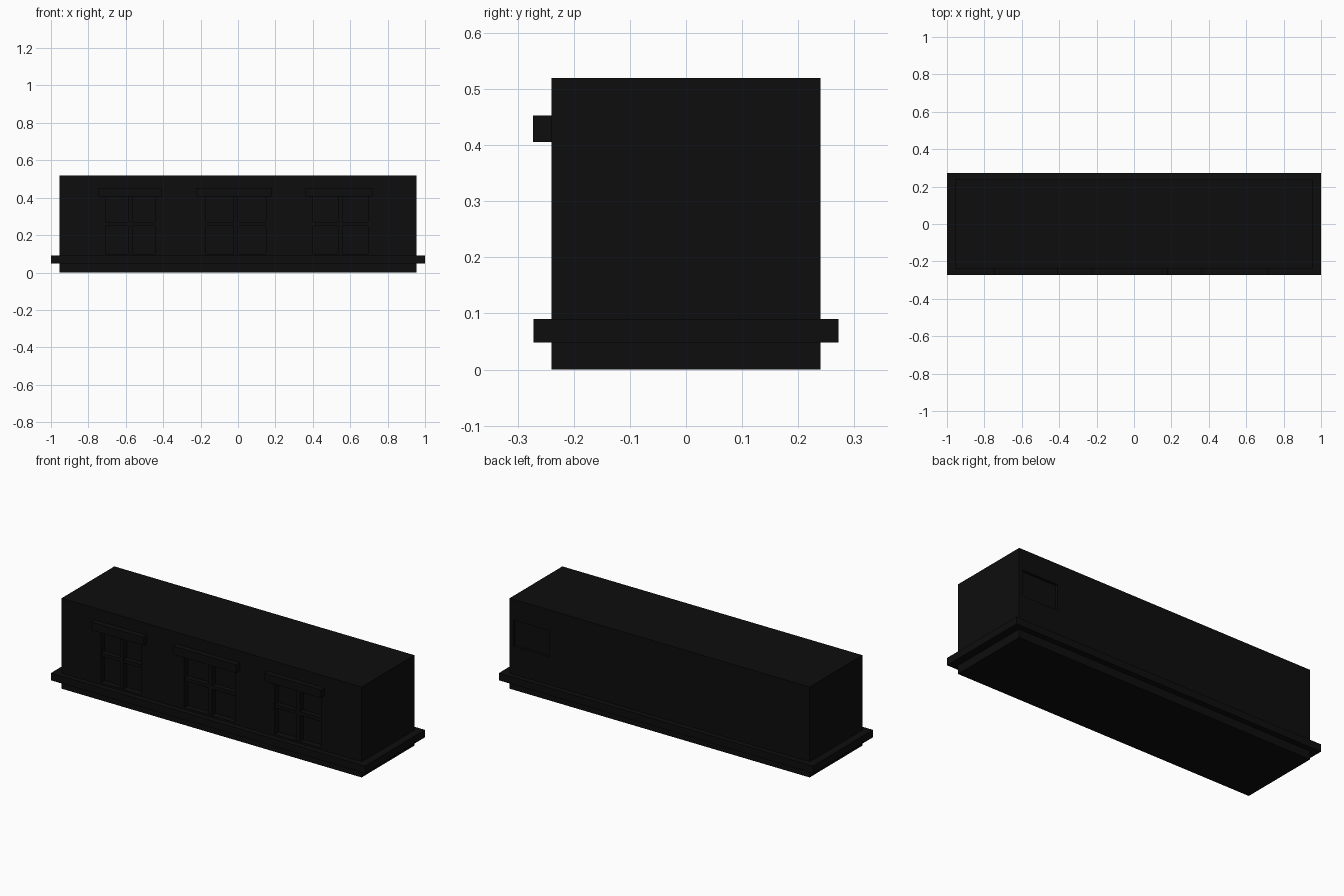
import bpy

if "Cube" in bpy.data.objects:
    bpy.data.objects.remove(bpy.data.objects["Cube"])

black = bpy.data.materials.new("black")
black.diffuse_color = (0.004, 0.004, 0.004, 1)
black.use_nodes = True
black.node_tree.nodes["Principled BSDF"].inputs["Base Color"].default_value = black.diffuse_color


def box(name, x0, x1, y0, y1, z0, z1):
    bpy.ops.mesh.primitive_cube_add(size=1, location=((x0 + x1) / 2, (y0 + y1) / 2, (z0 + z1) / 2))
    o = bpy.context.object
    o.name = name
    o.scale = (x1 - x0, y1 - y0, z1 - z0)
    bpy.ops.object.transform_apply(location=False, rotation=False, scale=True)
    o.data.materials.append(black)
    return o


def cut(target, cutter):
    m = target.modifiers.new("cut", 'BOOLEAN')
    m.operation = 'DIFFERENCE'
    m.solver = 'EXACT'
    m.object = cutter
    bpy.context.view_layer.objects.active = target
    bpy.ops.object.modifier_apply(modifier=m.name)
    bpy.data.objects.remove(cutter)


# main block and the ledge running round its foot
body = box("building_body", -0.955, 0.955, -0.24, 0.24, 0, 0.52)
box("base_ledge", -1, 1, -0.272, 0.272, 0.048, 0.09)

# front windows: recess, glazing bars and lintel
front, depth, sill, head = -0.24, 0.035, 0.1, 0.406
windows = [(-0.705, -0.445, -0.745, -0.41),
           (-0.175, 0.15, -0.225, 0.18),
           (0.4, 0.695, 0.36, 0.72)]
for i, (x0, x1, l0, l1) in enumerate(windows, 1):
    cut(body, box("cutter", x0, x1, front - 0.05, front + depth, sill, head))
    mid = (x0 + x1) / 2
    box(f"window_mullion_{i}", mid - 0.012, mid + 0.012, front + 0.004, front + depth, sill, head)
    box(f"window_crossbar_{i}", x0, x1, front + 0.006, front + depth, 0.25, 0.27)
    box(f"window_lintel_{i}", l0, l1, -0.273, front + 0.005, 0.406, 0.453)

# shallow recess high on the back wall
cut(body, box("cutter", 0.705, 0.93, 0.225, 0.3, 0.25, 0.4))
